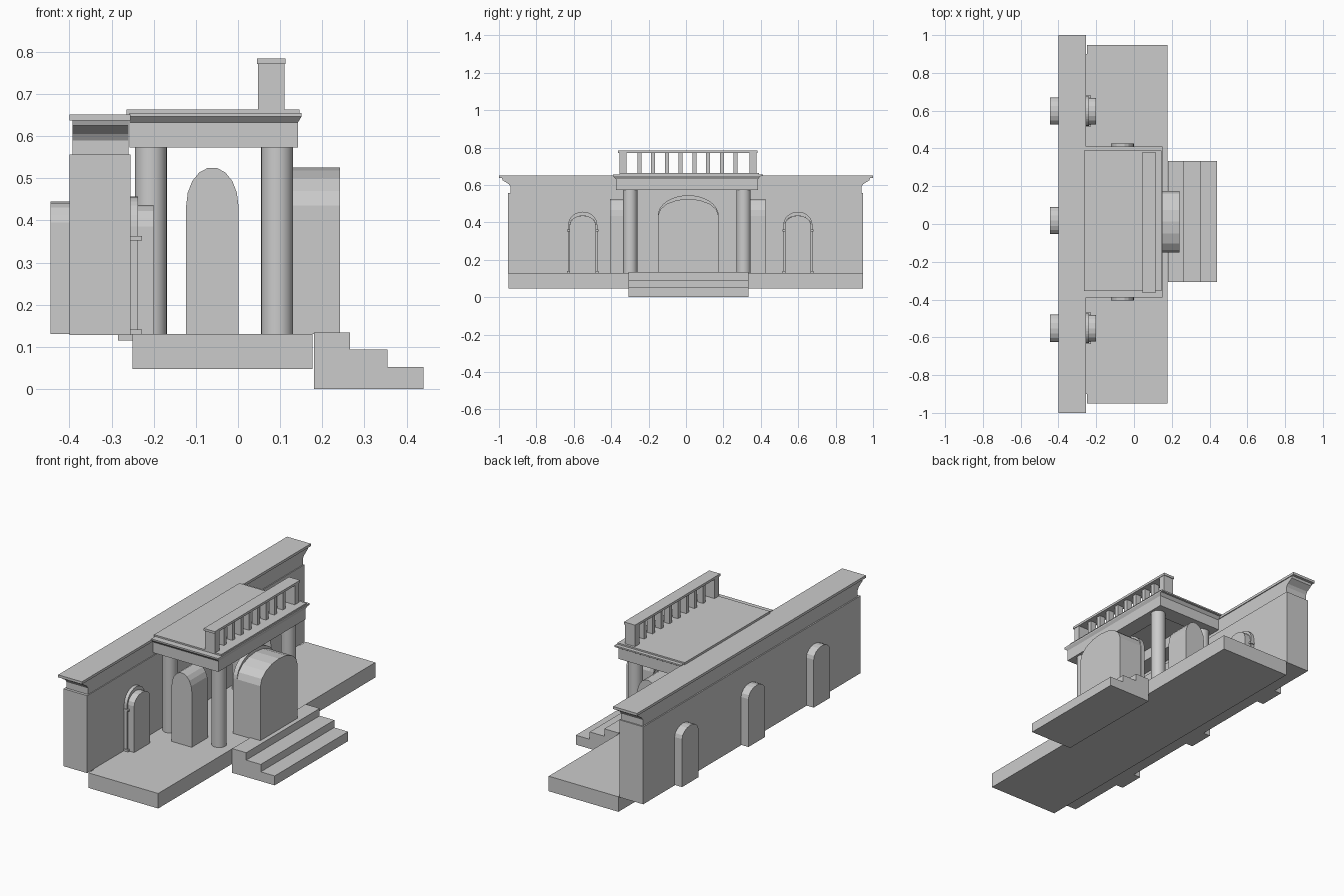
import bpy, bmesh, math

cube = bpy.data.objects.get("Cube")
if cube:
    bpy.data.objects.remove(cube, do_unlink=True)

stone = bpy.data.materials.new("grey_stone")
stone.use_nodes = True
GREY = (0.6, 0.6, 0.6, 1)
stone.diffuse_color = GREY
stone.node_tree.nodes["Principled BSDF"].inputs["Base Color"].default_value = GREY


def prism(name, profile, axis, lo, hi):
    """Extrude a closed 2D profile along x (profile y,z) or along y (profile x,z)."""
    bm = bmesh.new()
    place = (lambda p, t: (t, p[0], p[1])) if axis == "x" else (lambda p, t: (p[0], t, p[1]))
    ends = [[bm.verts.new(place(p, t)) for p in profile] for t in (lo, hi)]
    bm.faces.new(ends[0])
    bm.faces.new(ends[1])
    n = len(profile)
    for i in range(n):
        j = (i + 1) % n
        bm.faces.new((ends[0][i], ends[0][j], ends[1][j], ends[1][i]))
    bmesh.ops.recalc_face_normals(bm, faces=bm.faces)
    mesh = bpy.data.meshes.new(name)
    bm.to_mesh(mesh)
    bm.free()
    mesh.materials.append(stone)
    obj = bpy.data.objects.new(name, mesh)
    bpy.context.collection.objects.link(obj)
    return obj


def box(name, x, y, z):
    return prism(name, [(x[0], z[0]), (x[1], z[0]), (x[1], z[1]), (x[0], z[1])], "y", *y)


def arch(center, half, base, spring, top, segments=8):
    """Upright arch outline, from one foot over the crown to the other foot."""
    curve = [(center + half * math.cos(math.pi * i / segments),
              spring + (top - spring) * math.sin(math.pi * i / segments))
             for i in range(segments + 1)]
    return [(center + half, base)] + curve + [(center - half, base)]


def arch_trim(name, center, half, width, spring, top, lo, hi):
    outer = arch(center, half + width, FLOOR, spring, top + 0.02, 16)
    inner = arch(center, half, FLOOR, spring, top, 16)
    return prism(name, outer + inner[::-1], "x", lo, hi)


FLOOR = 0.13
MID = 0.012

# Platform and sill under the wall
box("platform", (-0.25, 0.177), (-0.95, 0.947), (0.047, FLOOR))
box("wall_sill", (-0.285, -0.25), (-0.9, 0.9), (0.115, FLOOR))

# Entrance steps, one solid stair profile
prism("steps", [(0.18, 0), (0.44, 0), (0.44, 0.052), (0.355, 0.052), (0.355, 0.093),
                (0.266, 0.093), (0.266, 0.134), (0.18, 0.134)], "y", -0.308, 0.334)

# Long wall with flared ends on its cornice
box("wall", (-0.4, -0.255), (-0.953, 0.945), (0.128, 0.556))
side = [(0.938, 0.556), (0.938, 0.59), (0.948, 0.605), (0.964, 0.615),
        (0.98, 0.625), (0.985, 0.637)]
prism("wall_cornice", side + [(-y, z) for y, z in side[::-1]], "x", -0.393, -0.26)
box("wall_coping", (-0.4, -0.255), (-1, 1), (0.637, 0.651))

# Arched openings in the wall
for label, y in (("right", -0.552), ("left", 0.598)):
    prism("back_door_" + label, arch(y, 0.072, FLOOR, 0.395, 0.445), "x", -0.445, -0.38)
    prism("niche_" + label, arch(y, 0.07, FLOOR, 0.385, 0.437), "x", -0.3, -0.2)
    arch_trim("niche_trim_" + label, y, 0.07, 0.008, 0.385, 0.437, -0.26, -0.237)
    for s in (-1, 1):
        for part, z in (("impost", 0.357), ("foot", 0.135)):
            yc = y + s * 0.076
            box("niche_" + part, (-0.258, -0.228), (yc - 0.007, yc + 0.007),
                (z - 0.005, z + 0.006))
prism("back_door_middle", arch(0.018, 0.072, FLOOR, 0.395, 0.445), "x", -0.445, -0.38)

# Arched blocks of the porch
prism("front_arch", arch(MID, 0.162, FLOOR, 0.435, 0.526), "x", 0.1, 0.242)
arch_trim("front_arch_trim", MID, 0.15, 0.013, 0.435, 0.525, 0.075, 0.1)
for label, lo, hi in (("right", -0.405, -0.265), ("left", 0.285, 0.425)):
    prism("side_arch_" + label, arch(-0.061, 0.062, FLOOR, 0.435, 0.526, 9), "y", lo, hi)

# Columns
for x in (-0.207, 0.093):
    for y in (-0.298, 0.308):
        bpy.ops.mesh.primitive_cylinder_add(vertices=32, radius=0.038, depth=0.45,
                                            location=(x, y, FLOOR + 0.224))
        column = bpy.context.object
        column.name = "column"
        column.data.materials.append(stone)
        bpy.ops.object.shade_smooth_by_angle()

# Entablature beams around an open ceiling
BEAM = (0.573, 0.638)
box("beam_front", (0.052, 0.142), (-0.375, 0.385), BEAM)
box("beam_right", (-0.258, 0.052), (-0.375, -0.285), BEAM)
box("beam_left", (-0.258, 0.052), (0.295, 0.385), BEAM)
box("beam_back", (-0.258, -0.17), (-0.285, 0.295), BEAM)

# Flared porch cornice, widened at its top on three sides
cornice = box("porch_cornice", (-0.258, 0.142), (-0.375, 0.385), (0.632, 0.647))
for v in cornice.data.vertices:
    if v.co.z > 0.64:
        v.co.y += 0.014 if v.co.y > 0 else -0.014
        v.co.x += 0.009 if v.co.x > 0 else 0
box("porch_coping", (-0.258, 0.151), (-0.39, 0.411), (0.647, 0.655))
box("porch_roof", (-0.265, 0.146), (-0.355, 0.39), (0.65, 0.663))

# Balustrade on the roof
box("rail", (0.045, 0.113), (-0.364, 0.381), (0.771, 0.784))
for y in (-0.337, 0.358):
    box("end_post", (0.048, 0.11), (y - 0.019, y + 0.019), (0.66, 0.775))
for i in range(8):
    y = -0.249 + i * 0.0735
    box("baluster", (0.062, 0.096), (y - 0.011, y + 0.011), (0.66, 0.775))
